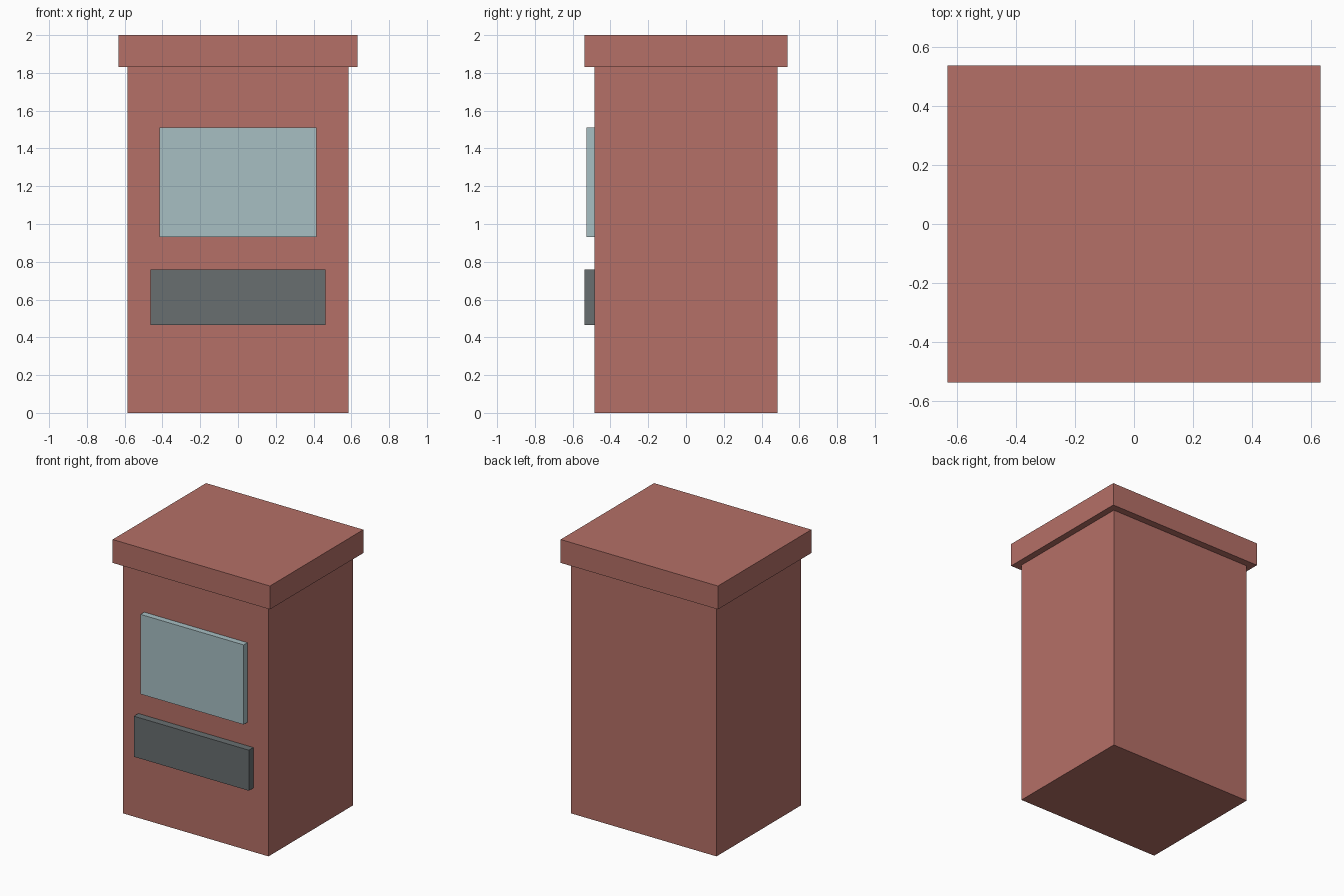
import bpy

cube = bpy.data.objects.get("Cube")
if cube:
    bpy.data.objects.remove(cube, do_unlink=True)


def make_material(name, rgb):
    mat = bpy.data.materials.new(name)
    mat.use_nodes = True
    colour = (*rgb, 1.0)
    mat.diffuse_color = colour
    mat.node_tree.nodes["Principled BSDF"].inputs["Base Color"].default_value = colour
    return mat


def make_box(name, x, y, z, mat):
    """Box spanning the (low, high) range on each axis."""
    spans = (x, y, z)
    bpy.ops.mesh.primitive_cube_add(size=1)
    obj = bpy.context.object
    obj.name = obj.data.name = name
    obj.location = [(lo + hi) / 2 for lo, hi in spans]
    obj.scale = [hi - lo for lo, hi in spans]
    bpy.ops.object.transform_apply(location=False, rotation=False, scale=True)
    obj.data.materials.append(mat)
    return obj


brick_red = make_material("brick red", (0.46, 0.16, 0.135))
pale_glass = make_material("pale glass", (0.39, 0.52, 0.545))
dark_grey = make_material("dark grey", (0.138, 0.156, 0.162))

BODY_X, BODY_Y, BODY_TOP = 0.585, 0.485, 1.83
LID_X, LID_Y = 0.633, 0.537

# Cabinet and its overhanging lid
make_box("cabinet_body", (-BODY_X, BODY_X), (-BODY_Y, BODY_Y), (0, BODY_TOP), brick_red)
make_box("cabinet_lid", (-LID_X, LID_X), (-LID_Y, LID_Y), (BODY_TOP, 2), brick_red)

# Raised panels on the front
make_box("front_window", (-0.415, 0.415), (-0.528, -BODY_Y), (0.93, 1.51), pale_glass)
make_box("front_tray", (-0.463, 0.463), (-LID_Y, -BODY_Y), (0.465, 0.76), dark_grey)
